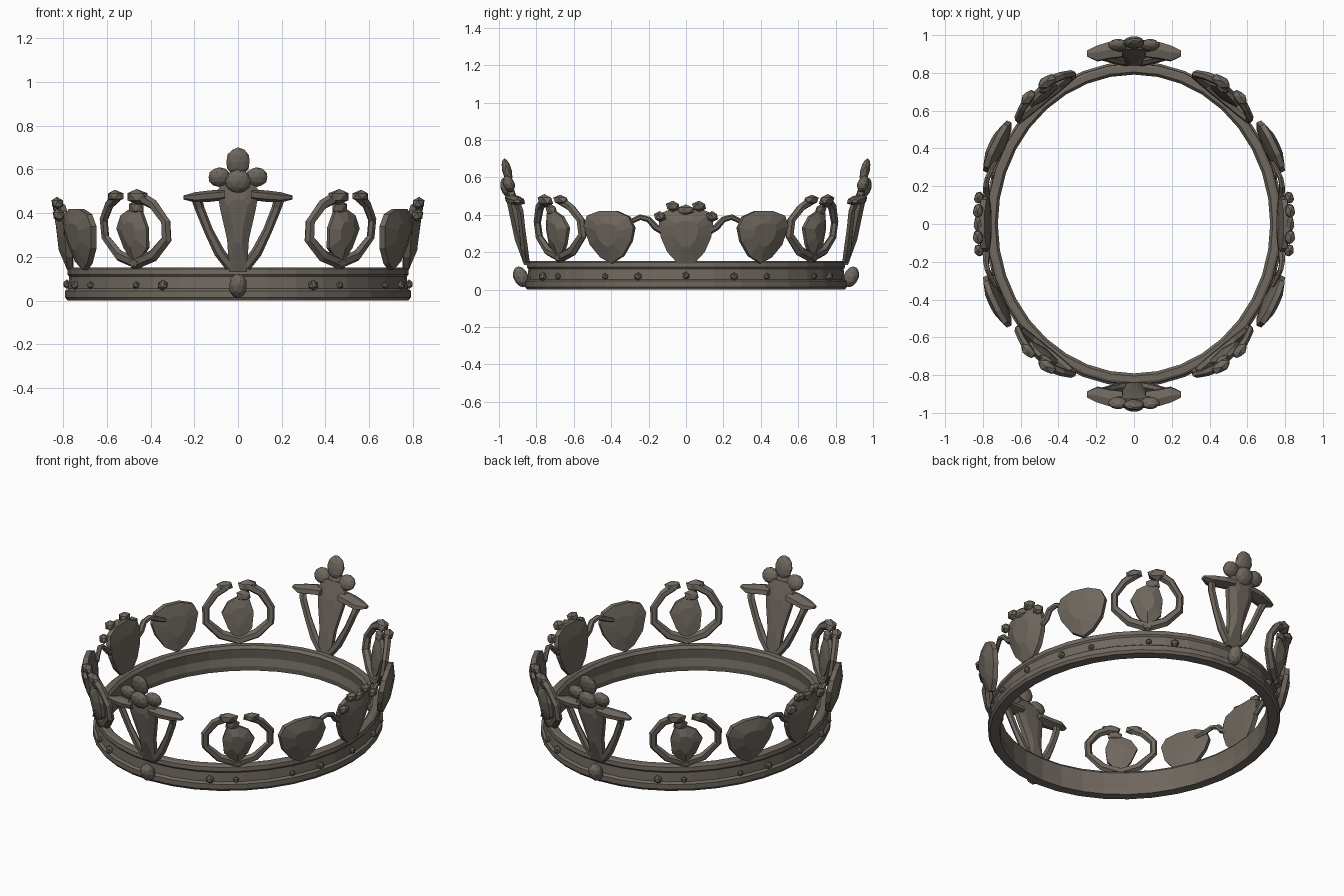
import bpy, bmesh, math
from mathutils import Vector

if "Cube" in bpy.data.objects:
    bpy.data.objects.remove(bpy.data.objects["Cube"])

metal = bpy.data.materials.new("aged dark bronze")
metal.diffuse_color = (0.16, 0.138, 0.115, 1)
metal.use_nodes = True
metal.node_tree.nodes["Principled BSDF"].inputs["Base Color"].default_value = metal.diffuse_color
A, B = 0.755, 0.825          # centre line of the oval band


def finish(bm, name):
    bmesh.ops.recalc_face_normals(bm, faces=bm.faces)
    me = bpy.data.meshes.new(name)
    bm.to_mesh(me)
    bm.free()
    me.materials.append(metal)
    ob = bpy.data.objects.new(name, me)
    bpy.context.collection.objects.link(ob)


def frame(deg, sx, sy, off, lean, k):
    """Map local (along band, height, outward) to the leaning band surface."""
    t = math.radians(deg)
    p = Vector((A * math.cos(t), B * math.sin(t), 0))
    n = Vector((math.cos(t) / A, math.sin(t) / B, 0)).normalized()
    tan = Vector((n.y, -n.x, 0))

    def f(u, v, w):
        q = p + tan * u + n * (off + w + lean * (v - 0.15) - k * u * u)
        return (q.x * sx, q.y * sy, v)
    return f


def bridge(bm, r1, r2):
    n = len(r1)
    for i in range(n):
        bm.faces.new((r1[i], r1[(i + 1) % n], r2[(i + 1) % n], r2[i]))


def plate(bm, f, pts, th, bulge):
    """Faceted leaf: thin rim, raised centre on the front, shallow on the back."""
    cu = sum(p[0] for p in pts) / len(pts)
    cv = sum(p[1] for p in pts) / len(pts)
    rings = []
    for s, w in ((0.45, -th - bulge * 0.3), (1, -th), (1, th), (0.45, bulge)):
        rings.append([bm.verts.new(f(cu + (u - cu) * s, cv + (v - cv) * s, w)) for u, v in pts])
    for a, b in zip(rings, rings[1:]):
        bridge(bm, a, b)
    bm.faces.new(rings[0])
    bm.faces.new(rings[-1])


def tube(bm, f, path, depth=1.0, sides=6):
    """Path points are (u, v, w, radius)."""
    rings = []
    for i, (u, v, w, r) in enumerate(path):
        a, b = path[max(i - 1, 0)], path[min(i + 1, len(path) - 1)]
        d = Vector((b[0] - a[0], b[1] - a[1])).normalized()
        ring = []
        for j in range(sides):
            g = 2 * math.pi * j / sides
            c, s = math.cos(g) * r, math.sin(g) * r * depth
            ring.append(bm.verts.new(f(u - d.y * c, v + d.x * c, w + s)))
        rings.append(ring)
    for a, b in zip(rings, rings[1:]):
        bridge(bm, a, b)
    bm.faces.new(rings[0])
    bm.faces.new(rings[-1])


def blob(bm, f, u, v, w, ru, rv, rw):
    vs = bmesh.ops.create_icosphere(bm, subdivisions=2 if rv > 0.04 else 1, radius=1)["verts"]
    for x in vs:
        x.co = f(u + x.co.x * ru, v + x.co.z * rv, w + x.co.y * rw)


def both(half):
    """Mirror a half outline (bottom to top) into a closed outline."""
    return half + [(-u, v) for u, v in reversed(half) if u > 0]


# band: oval lathe with raised rims
bm = bmesh.new()
profile = [(-0.03, 0.0), (0.025, 0.0), (0.036, 0.015), (0.036, 0.045), (0.022, 0.055), (0.018, 0.11),
           (0.026, 0.12), (0.024, 0.145), (0.012, 0.152), (-0.02, 0.152), (-0.034, 0.135), (-0.024, 0.075), (-0.034, 0.03)]
rings = []
for i in range(36):
    g = 2 * math.pi * i / 36
    rings.append([bm.verts.new(((A + o) * math.cos(g), (B + o) * math.sin(g), z)) for o, z in profile])
for i in range(36):
    bridge(bm, rings[i], rings[(i + 1) % 36])
finish(bm, "band")

# beads around the band
bm = bmesh.new()
for sx in (1, -1):
    blob(bm, frame(0, sx, 1, 0.028, 0, 0), 0, 0.075, 0, 0.02, 0.022, 0.018)
    for sy in (1, -1):
        for deg, r in ((17.6, 0.022), (30.5, 0.018), (53.5, 0.018), (64, 0.025)):
            blob(bm, frame(deg, sx, sy, 0.028, 0, 0), 0, 0.07, 0, r, r, r * 0.9)
finish(bm, "band_beads")

# tall front and back ornaments
for sy, name in ((-1, "front_ornament"), (1, "back_ornament")):
    bm = bmesh.new()
    f = frame(90, 1, sy, 0.03, 0.21, 0)
    blob(bm, f, 0, 0.068, 0.045, 0.042, 0.056, 0.042)
    plate(bm, f, both([(0.04, 0.13), (0.05, 0.28), (0.082, 0.42), (0.095, 0.5), (0.06, 0.56)]), 0.014, 0.036)
    for m in (1, -1):
        # open handles
        tube(bm, f, [(m * 0.035, 0.155, 0, 0.024), (m * 0.085, 0.22, -0.005, 0.025), (m * 0.135, 0.32, -0.015, 0.021),
                     (m * 0.175, 0.42, -0.025, 0.022), (m * 0.19, 0.47, -0.015, 0.025)], 0.9)
        tube(bm, f, [(m * 0.06, 0.485, 0, 0.025), (m * 0.13, 0.478, -0.005, 0.026),
                     (m * 0.195, 0.472, -0.02, 0.024), (m * 0.25, 0.472, -0.02, 0.009)], 1.9)
        blob(bm, f, m * 0.085, 0.565, 0.005, 0.052, 0.045, 0.032)
    # trefoil head
    blob(bm, f, 0, 0.545, 0.02, 0.06, 0.055, 0.035)
    blob(bm, f, 0, 0.635, 0.0, 0.056, 0.066, 0.026)
    finish(bm, name)

leaf = [(0, 0.14), (0.07, 0.18), (0.125, 0.26), (0.145, 0.33), (0.12, 0.39), (0.05, 0.42),
        (-0.05, 0.42), (-0.125, 0.395), (-0.15, 0.34), (-0.12, 0.24), (-0.06, 0.17)]
for sx, side in ((1, "right"), (-1, "left")):
    for sy, end in ((1, "back"), (-1, "front")):
        # heart shaped open ring with a pointed leaf inside
        bm = bmesh.new()
        f = frame(53, sx, sy, 0.015, 0.15, 0.6)
        tube(bm, f, [(0.02, 0.165, 0, 0.026), (-0.10, 0.205, 0, 0.027), (-0.178, 0.28, 0, 0.023), (-0.182, 0.36, 0, 0.022),
                     (-0.13, 0.44, 0.005, 0.025), (-0.06, 0.478, 0.012, 0.028)], 0.95)
        tube(bm, f, [(-0.02, 0.165, 0, 0.026), (0.10, 0.205, 0, 0.027), (0.185, 0.29, 0, 0.022), (0.185, 0.37, 0, 0.022),
                     (0.13, 0.44, 0.005, 0.023), (0.07, 0.475, 0.012, 0.026)], 0.95)
        blob(bm, f, -0.055, 0.475, 0.015, 0.062, 0.036, 0.034)
        blob(bm, f, 0.075, 0.478, 0.015, 0.052, 0.029, 0.032)
        plate(bm, f, [(0, 0.16), (0.06, 0.24), (0.095, 0.33), (0.06, 0.39), (0.0, 0.42),
                      (-0.06, 0.41), (-0.085, 0.33), (-0.075, 0.24)], 0.01, 0.035)
        blob(bm, f, -0.03, 0.425, 0.0, 0.045, 0.035, 0.025)
        finish(bm, f"{end}_{side}_heart")
        # oval leaf
        bm = bmesh.new()
        plate(bm, frame(27.5, sx, sy, 0.035, 0.16, 0.2), leaf, 0.014, 0.04)
        finish(bm, f"{end}_{side}_oval_leaf")

    # side shield with scalloped top and curls reaching to the oval leaves
    bm = bmesh.new()
    f = frame(0, sx, 1, 0.015, 0.13, 0.5)
    plate(bm, f, both([(0.045, 0.14), (0.1, 0.2), (0.135, 0.28), (0.145, 0.36), (0.13, 0.41), (0.06, 0.44)]), 0.014, 0.04)
    blob(bm, f, 0, 0.425, 0.02, 0.05, 0.03, 0.025)
    for m in (1, -1):
        blob(bm, f, m * 0.07, 0.445, 0.02, 0.042, 0.03, 0.03)
        blob(bm, f, m * 0.14, 0.39, 0.03, 0.035, 0.03, 0.028)
        tube(bm, f, [(m * 0.12, 0.31, 0, 0.02), (m * 0.165, 0.335, 0, 0.018), (m * 0.2, 0.375, 0.005, 0.016),
                     (m * 0.245, 0.387, 0.005, 0.015), (m * 0.285, 0.368, 0, 0.014), (m * 0.33, 0.35, -0.01, 0.012)])
    finish(bm, f"{side}_shield")
